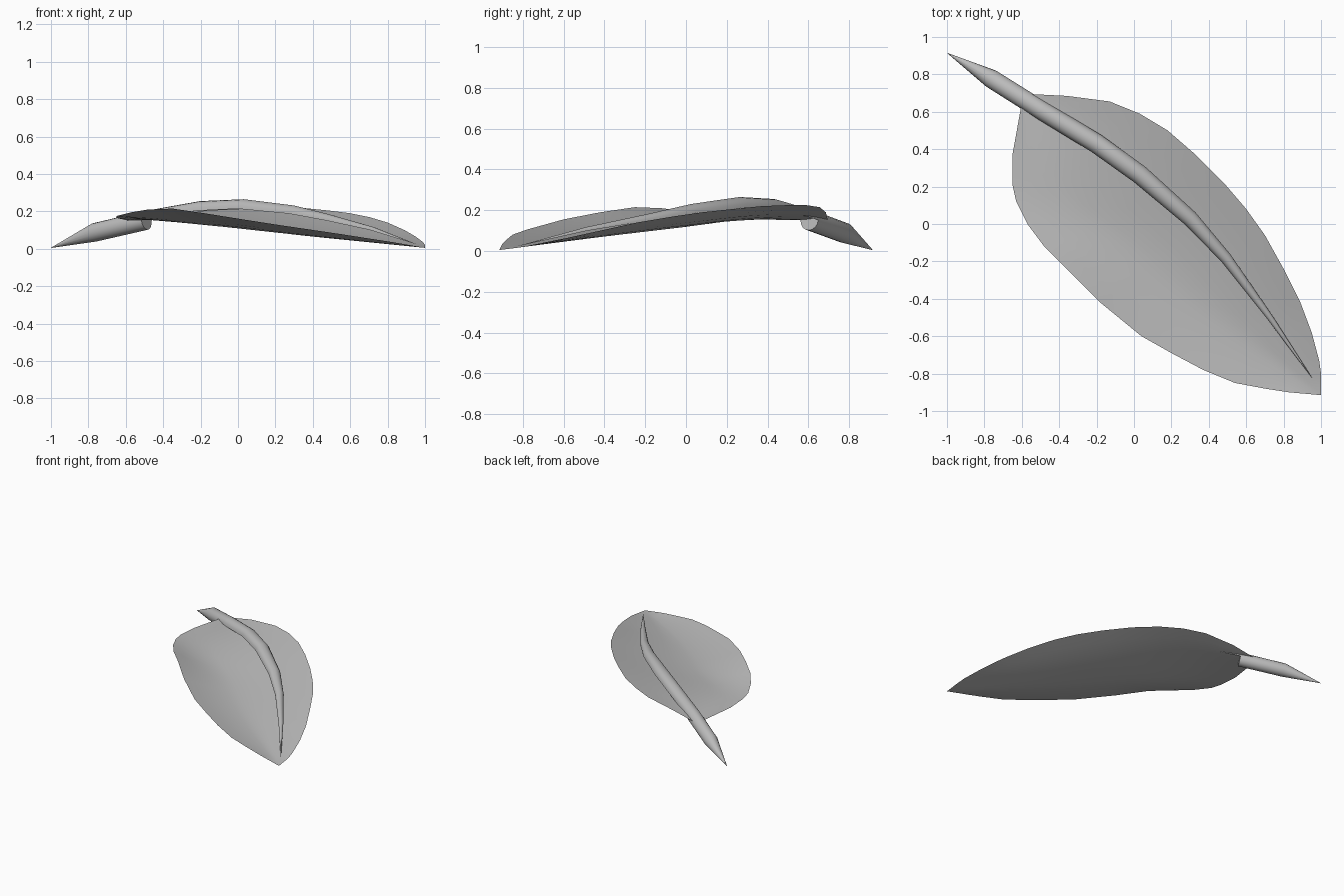
import bpy
import bmesh
import math
from mathutils import Vector

default_cube = bpy.data.objects.get("Cube")
if default_cube:
    bpy.data.objects.remove(default_cube, do_unlink=True)


def make_material(name, colour):
    material = bpy.data.materials.new(name)
    material.use_nodes = True
    material.diffuse_color = colour
    material.node_tree.nodes["Principled BSDF"].inputs["Base Color"].default_value = colour
    return material


def finish(name, mesh_builder, material, angle):
    """Turn a bmesh into a smooth shaded, named object."""
    mesh = bpy.data.meshes.new(name)
    mesh_builder.to_mesh(mesh)
    mesh_builder.free()
    mesh.materials.append(material)
    part = bpy.data.objects.new(name, mesh)
    bpy.context.collection.objects.link(part)
    bpy.ops.object.select_all(action="DESELECT")
    part.select_set(True)
    bpy.context.view_layer.objects.active = part
    bpy.ops.object.shade_smooth_by_angle(angle=math.radians(angle))
    return part


def resample(points, count):
    """Evenly spread points along a polyline."""
    points = [Vector(point) for point in points]
    lengths = [(b - a).length for a, b in zip(points, points[1:])]
    result = []
    for index in range(count):
        remaining = sum(lengths) * index / (count - 1)
        segment = 0
        while segment < len(lengths) - 1 and remaining > lengths[segment]:
            remaining -= lengths[segment]
            segment += 1
        factor = min(remaining / lengths[segment], 1)
        result.append(points[segment].lerp(points[segment + 1], factor))
    return result


def skin_rows(mesh_builder, rows):
    """Bridge neighbouring rows of vertices with quads."""
    for row, following in zip(rows, rows[1:]):
        for index in range(len(row) - 1):
            mesh_builder.faces.new((row[index], following[index],
                                    following[index + 1], row[index + 1]))


def sweep(mesh_builder, stations, first, last, start_angle, end_angle, sides):
    """Sweep an arc of a circle along the stem path, between two stations."""
    rows = []
    for index in range(first, last + 1):
        before = Vector(stations[max(index - 1, 0)][:3])
        after = Vector(stations[min(index + 1, len(stations) - 1)][:3])
        tangent = (after - before).normalized()
        side = tangent.cross(Vector((0, 0, 1))).normalized()
        up = side.cross(tangent)
        centre, radius = Vector(stations[index][:3]), stations[index][3]
        row = []
        for step in range(sides + 1):
            angle = start_angle + (end_angle - start_angle) * step / sides
            offset = side * math.cos(angle) + up * math.sin(angle)
            row.append(mesh_builder.verts.new(centre + offset * radius))
        rows.append(row)
    skin_rows(mesh_builder, rows)
    return rows


grey = make_material("plain grey", (0.5, 0.5, 0.5, 1))

# Blade edges and the low line of the bowl between them, from base to tip
right_edge = [(-.605, .62, .155), (-.65, .37, .165), (-.65, .21, .175),
              (-.63, .12, .18), (-.57, 0, .195), (-.48, -.12, .21),
              (-.35, -.25, .215), (-.18, -.42, .19), (.04, -.6, .155),
              (.2, -.69, .13), (.37, -.78, .105), (.54, -.85, .08),
              (.7, -.88, .055), (.83, -.9, .035), (1, -.915, .005)]
left_edge = [(-.56, .695, .15), (-.36, .685, .19), (-.13, .655, .215),
             (.03, .59, .225), (.18, .5, .225), (.33, .37, .22),
             (.48, .22, .205), (.6, .08, .19), (.7, -.06, .17),
             (.8, -.24, .14), (.89, -.42, .1), (.95, -.58, .065),
             (.99, -.73, .035), (1, -.8, .02), (1, -.915, .005)]
trough = resample([(-.58, .66, .15), (-.45, .33, .155), (-.28, .12, .14),
                   (0, -.08, .11), (.4, -.45, .065), (1, -.915, .005)],
                  len(left_edge))

# Leaf blade: a single curved sheet, each half rising from the trough
blade = bmesh.new()
blade_rows = []
half_steps = 5
for right, middle, left in zip(right_edge, trough, left_edge):
    row = []
    for step in range(-half_steps, half_steps + 1):
        share = abs(step) / half_steps
        edge = Vector(right if step < 0 else left)
        point = middle.lerp(edge, share)
        point.z = middle.z + (edge.z - middle.z) * share ** 1.7
        row.append(blade.verts.new(point))
    blade_rows.append(row)
skin_rows(blade, blade_rows)
bmesh.ops.remove_doubles(blade, verts=blade.verts, dist=0.0005)
bmesh.ops.recalc_face_normals(blade, faces=blade.faces)
if sum(face.normal.z for face in blade.faces) < 0:
    bmesh.ops.reverse_faces(blade, faces=blade.faces)
finish("leaf_blade", blade, grey, 60)

# Stem path: position and radius
stem_path = [(-1, .915, .005, .0005), (-.765, .778, .088, .05),
             (-.49, .605, .152, .051), (-.2, .43, .203, .052),
             (.03, .265, .214, .051), (.3, .03, .188, .043),
             (.49, -.18, .152, .031), (.72, -.49, .1, .017),
             (.95, -.82, .025, .001)]
joint = 2

# Stalk: full round and pointed, closed where it meets the blade
stalk = bmesh.new()
stalk_rows = sweep(stalk, stem_path, 0, joint, 0, math.tau, 16)
stalk.faces.new(stalk_rows[-1][:-1])
bmesh.ops.remove_doubles(stalk, verts=stalk.verts, dist=0.0001)
bmesh.ops.recalc_face_normals(stalk, faces=stalk.faces)
finish("stalk", stalk, grey, 50)

# Midrib: upper half of the tube, arching over the blade to its tip
midrib = bmesh.new()
sweep(midrib, stem_path, joint, len(stem_path) - 1, 0, math.pi, 8)
bmesh.ops.recalc_face_normals(midrib, faces=midrib.faces)
if sum(face.normal.z for face in midrib.faces) < 0:
    bmesh.ops.reverse_faces(midrib, faces=midrib.faces)
finish("midrib", midrib, grey, 60)
